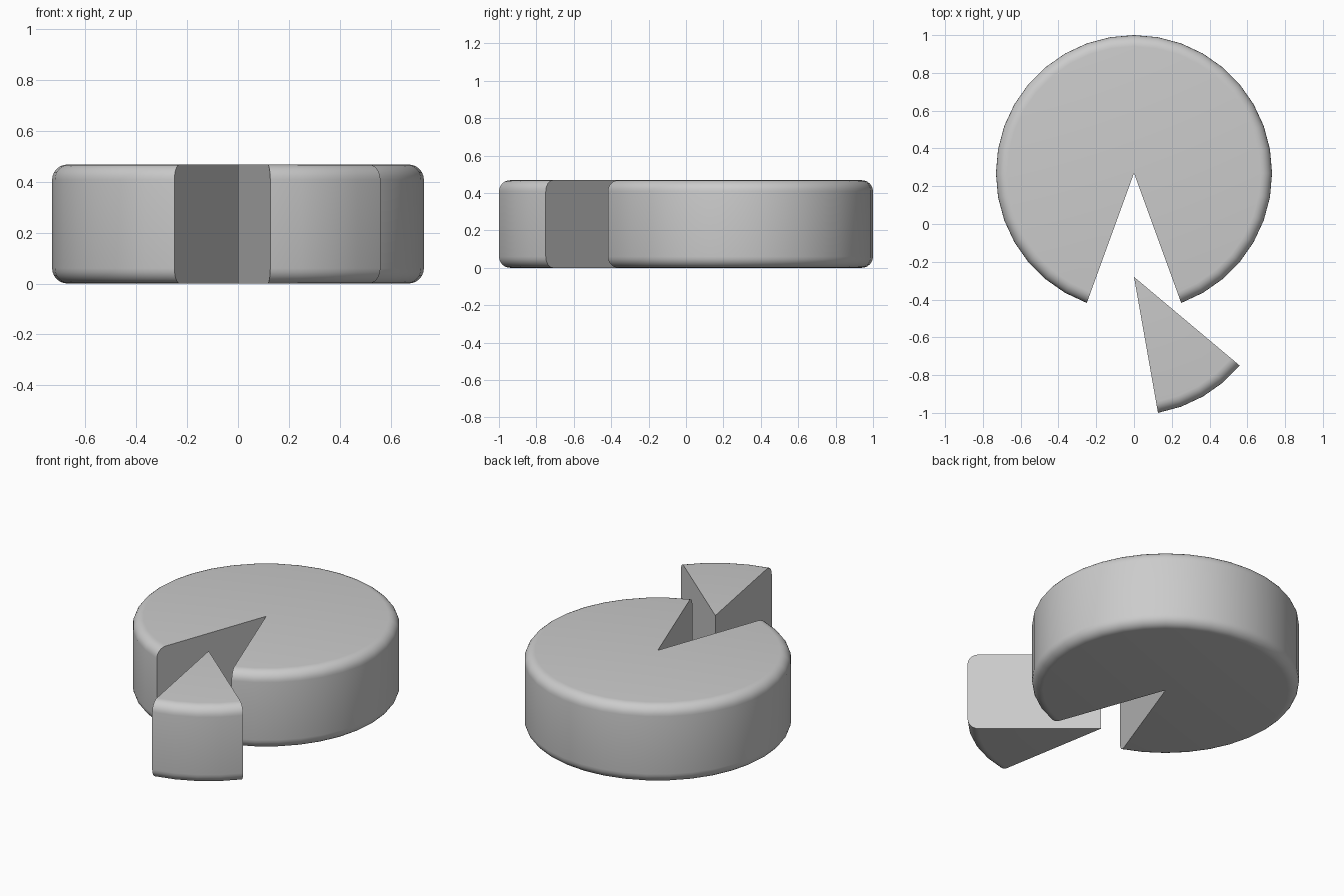
import bpy, bmesh
from math import sin, cos, pi, radians
from mathutils import Vector

RADIUS, HEIGHT, ROUND = 0.731, 0.468, 0.06
STEP = 10       # degrees per side of the rim
ARC_STEPS = 6   # segments in each rounded rim edge

if "Cube" in bpy.data.objects:
    bpy.data.objects.remove(bpy.data.objects["Cube"])

grey = bpy.data.materials.new("plain_grey")
grey.use_nodes = True
colour = (0.6, 0.6, 0.6, 1)
grey.diffuse_color = colour
grey.node_tree.nodes["Principled BSDF"].inputs["Base Color"].default_value = colour


def rim_profile():
    """Radius and height pairs from the bottom centre to the top centre."""
    points = [(0, 0)]
    for centre_z, start in ((ROUND, -pi / 2), (HEIGHT - ROUND, 0)):
        for i in range(ARC_STEPS + 1):
            a = start + pi / 2 * i / ARC_STEPS
            points.append((RADIUS - ROUND + ROUND * cos(a), centre_z + ROUND * sin(a)))
    return points + [(0, HEIGHT)]


def sector(name, apex_y, start, end):
    """Round-edged disc sector swept between two angles in degrees."""
    bm = bmesh.new()
    a = radians(start)
    verts = [bm.verts.new((r * cos(a), r * sin(a), z)) for r, z in rim_profile()]
    cut_face = bm.faces.new(verts)
    bmesh.ops.spin(bm, geom=[cut_face] + cut_face.edges[:] + verts,
                   cent=(0, 0, 0), axis=(0, 0, 1), angle=radians(end - start),
                   steps=(end - start) // STEP, use_duplicate=False)
    bmesh.ops.remove_doubles(bm, verts=bm.verts, dist=0.0005)
    # Remove any sheet left along the central axis, and make both cut faces present
    inner = [f for f in bm.faces if f.calc_area() < 1e-7]
    bmesh.ops.delete(bm, geom=inner, context='FACES_ONLY')
    bmesh.ops.holes_fill(bm, edges=[e for e in bm.edges if e.is_boundary], sides=0)
    bmesh.ops.recalc_face_normals(bm, faces=bm.faces)
    mesh = bpy.data.meshes.new(name)
    bm.to_mesh(mesh)
    bm.free()
    mesh.materials.append(grey)
    obj = bpy.data.objects.new(name, mesh)
    obj.location = Vector((0, apex_y, 0))
    bpy.context.collection.objects.link(obj)
    bpy.ops.object.select_all(action='DESELECT')
    obj.select_set(True)
    bpy.context.view_layer.objects.active = obj
    bpy.ops.object.shade_smooth_by_angle(angle=radians(30))
    return obj


# Main wheel with a wedge missing at the front
sector("wheel", 0.269, -70, 250)
# Wedge pulled forward and turned
sector("cut_wedge", -0.28, -80, -40)
